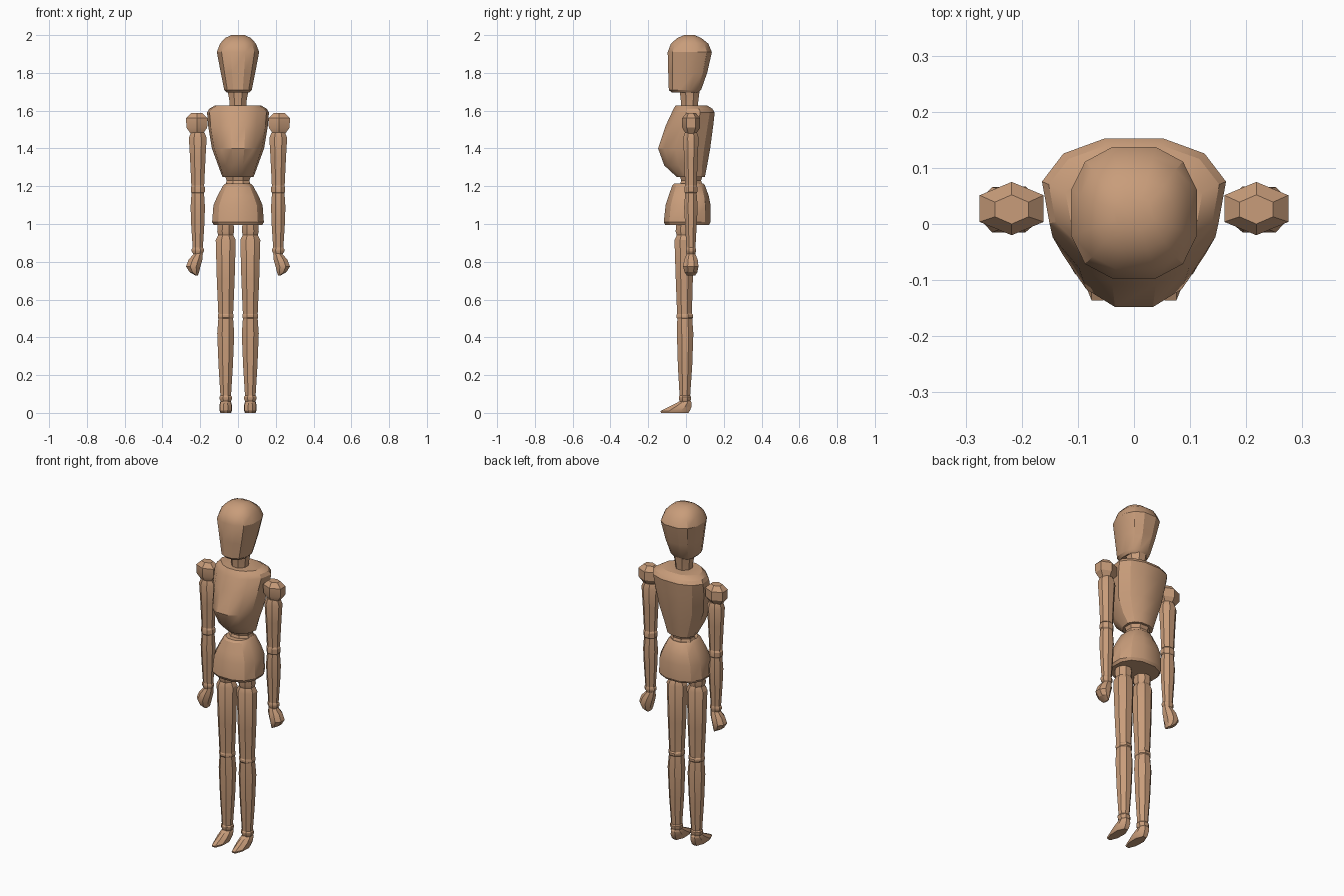
import bpy, bmesh, math

wood = bpy.data.materials.new("light wood")
wood.diffuse_color = (0.58, 0.335, 0.195, 1)


def loft(name, sections, sides=8, square=1.0, taper=0.0, mirror=False):
    """Skin horizontal rings given as (z, x0, x1, y0, y1).
    square < 1 makes rings boxier, taper narrows the front of each ring."""
    unit = []
    for i in range(sides):
        a = 2 * math.pi * (i + 0.5) / sides
        c, s = math.cos(a), math.sin(a)
        unit.append((math.copysign(abs(c) ** square, c) if abs(c) > 1e-6 else 0,
                     math.copysign(abs(s) ** square, s)))
    mx = max(u for u, v in unit)
    my = max(v for u, v in unit)
    bm = bmesh.new()
    rings = []
    for z, x0, x1, y0, y1 in sorted(sections):
        ring = []
        for u, v in unit:
            u, v = u / mx, v / my
            u *= 1 - taper * max(0, -v)
            ring.append(bm.verts.new(((x0 + x1) / 2 + u * (x1 - x0) / 2,
                                      (y0 + y1) / 2 + v * (y1 - y0) / 2, z)))
        rings.append(ring)
    for a, b in zip(rings, rings[1:]):
        for i in range(sides):
            j = (i + 1) % sides
            bm.faces.new((a[i], a[j], b[j], b[i]))
    bm.faces.new(rings[0][::-1])
    bm.faces.new(rings[-1])
    mesh = bpy.data.meshes.new(name)
    bm.to_mesh(mesh)
    bm.free()
    mesh.materials.append(wood)
    ob = bpy.data.objects.new(name, mesh)
    bpy.context.collection.objects.link(ob)
    bpy.ops.object.select_all(action='DESELECT')
    ob.select_set(True)
    bpy.context.view_layer.objects.active = ob
    bpy.ops.object.shade_smooth_by_angle(angle=math.radians(28))
    if mirror:
        ob.modifiers.new("both sides", 'MIRROR')
    return ob


def wide(rows, cx=0.0):
    """Rows of (z, half width, y0, y1) around a centre line at cx."""
    return [(z, cx - w, cx + w, y0, y1) for z, w, y0, y1 in rows]


# Head with a flat face, and neck
loft("head", wide([
    (1.695, 0.06, -0.075, 0.065), (1.71, 0.073, -0.091, 0.08),
    (1.80, 0.091, -0.094, 0.112), (1.91, 0.112, -0.097, 0.137),
    (1.955, 0.095, -0.08, 0.118), (1.985, 0.068, -0.045, 0.08),
    (2.0, 0.035, -0.01, 0.045)]), 12, 0.8)
loft("neck", wide([(1.60, 0.042, -0.025, 0.06), (1.65, 0.045, -0.027, 0.065),
                   (1.705, 0.055, -0.033, 0.072)]), 8)

# Chest, waist and pelvis
loft("chest", wide([
    (1.25, 0.083, -0.05, 0.10), (1.31, 0.105, -0.115, 0.112),
    (1.40, 0.138, -0.148, 0.128), (1.52, 0.158, -0.108, 0.144),
    (1.59, 0.164, -0.075, 0.152), (1.61, 0.152, -0.066, 0.14),
    (1.627, 0.122, -0.055, 0.112)]), 12, 0.85, 0.25)
loft("waist", wide([(1.20, 0.07, -0.035, 0.09), (1.23, 0.06, -0.025, 0.08),
                    (1.26, 0.07, -0.035, 0.09)]), 8)
loft("pelvis", wide([
    (0.995, 0.128, -0.11, 0.122), (1.01, 0.137, -0.118, 0.13),
    (1.10, 0.13, -0.108, 0.13), (1.15, 0.108, -0.092, 0.12),
    (1.205, 0.078, -0.072, 0.10), (1.215, 0.065, -0.06, 0.09)]), 12, 0.85)

# Arms: shoulder, upper arm, elbow, forearm, wrist, hand
AX, AY = 0.213, 0.026


def arm(name, rows, sides=8):
    loft(name, wide([(z, w, AY - d, AY + d) for z, w, d in rows], AX),
         sides, mirror=True)


loft("shoulder", wide([(1.475, 0.03, 0.0, 0.052), (1.51, 0.055, -0.02, 0.075),
                       (1.56, 0.057, -0.02, 0.075), (1.587, 0.03, 0.0, 0.052)],
                      0.218), 6, mirror=True)
arm("upper_arm", [(1.205, 0.034, 0.031), (1.35, 0.041, 0.036),
                  (1.455, 0.047, 0.041), (1.485, 0.036, 0.032)])
arm("elbow", [(1.16, 0.03, 0.028), (1.17, 0.037, 0.034),
              (1.195, 0.037, 0.034), (1.207, 0.03, 0.028)])
arm("forearm", [(0.875, 0.027, 0.024), (1.0, 0.035, 0.031),
                (1.09, 0.038, 0.036), (1.165, 0.033, 0.03)])
arm("wrist", [(0.835, 0.02, 0.02), (0.855, 0.032, 0.027),
              (0.867, 0.032, 0.027), (0.88, 0.024, 0.022)])
loft("hand", [
    (0.845, 0.186, 0.232, 0.004, 0.048), (0.81, 0.189, 0.262, -0.01, 0.062),
    (0.775, 0.199, 0.275, -0.015, 0.066), (0.745, 0.206, 0.256, -0.008, 0.06),
    (0.727, 0.212, 0.224, 0.005, 0.048)], 8, mirror=True)

# Legs: hip, thigh, knee, calf, ankle, foot
LX = 0.065


def leg(name, rows):
    loft(name, wide(rows, LX), 8, mirror=True)


leg("hip", [(0.93, 0.036, -0.045, 0.025), (0.96, 0.045, -0.055, 0.035),
            (1.02, 0.04, -0.05, 0.03)])
leg("thigh", [(0.52, 0.039, -0.047, 0.031), (0.7, 0.047, -0.054, 0.036),
              (0.915, 0.053, -0.061, 0.041), (0.945, 0.038, -0.047, 0.028)])
leg("knee", [(0.495, 0.036, -0.043, 0.028), (0.505, 0.042, -0.05, 0.037),
             (0.518, 0.042, -0.05, 0.037), (0.53, 0.036, -0.043, 0.028)])
leg("calf", [(0.09, 0.028, -0.034, 0.022), (0.25, 0.038, -0.043, 0.033),
             (0.42, 0.045, -0.048, 0.039), (0.5, 0.039, -0.046, 0.033)])
leg("ankle", [(0.055, 0.024, -0.03, 0.02), (0.073, 0.033, -0.038, 0.027),
              (0.085, 0.033, -0.038, 0.027), (0.095, 0.026, -0.032, 0.02)])
loft("foot", wide([
    (0.0, 0.028, -0.132, 0.012), (0.01, 0.032, -0.136, 0.02),
    (0.035, 0.034, -0.085, 0.03), (0.055, 0.03, -0.045, 0.03),
    (0.068, 0.022, -0.026, 0.022)], LX), 8, 1.0, 0.2, mirror=True)
